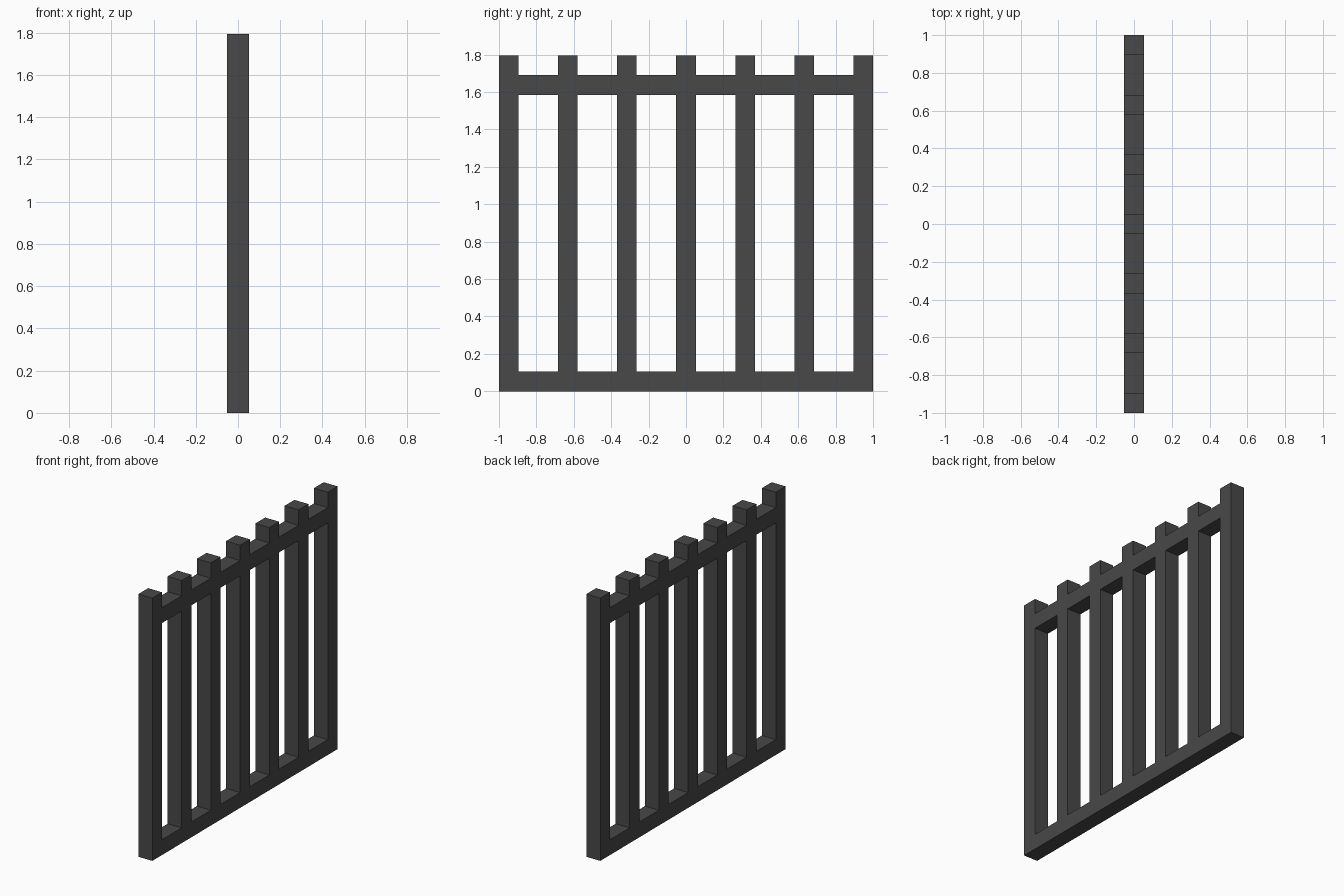
import bpy

cube = bpy.data.objects.get("Cube")
if cube:
    bpy.data.objects.remove(cube, do_unlink=True)

# Dark iron colour shared by every part
iron = bpy.data.materials.new("dark_iron")
iron.use_nodes = True
colour = (0.065, 0.065, 0.065, 1.0)
iron.diffuse_color = colour
iron.node_tree.nodes["Principled BSDF"].inputs["Base Color"].default_value = colour

THICK = 0.105       # square section of bars and rails
HEIGHT = 1.795
BARS = 7
PITCH = (2.0 - THICK) / (BARS - 1)


def box(name, y0, y1, z0, z1):
    """Box of the common thickness, spanning the given y and z ranges."""
    bpy.ops.mesh.primitive_cube_add(size=1, location=(0, (y0 + y1) / 2, (z0 + z1) / 2))
    ob = bpy.context.object
    ob.name = name
    ob.scale = (THICK, y1 - y0, z1 - z0)
    bpy.ops.object.transform_apply(location=False, rotation=False, scale=True)
    ob.data.materials.append(iron)
    return ob


# Upright bars, full height
for i in range(BARS):
    y = -1 + i * PITCH
    box(f"upright_bar_{i + 1}", y, y + THICK, 0, HEIGHT)

# Bottom and top rails, in lengths fitted flush between the bars
for rail, z in (("bottom_rail", 0.0), ("top_rail", 1.585)):
    for i in range(BARS - 1):
        y = -1 + i * PITCH
        box(f"{rail}_{i + 1}", y + THICK, y + PITCH, z, z + THICK)
